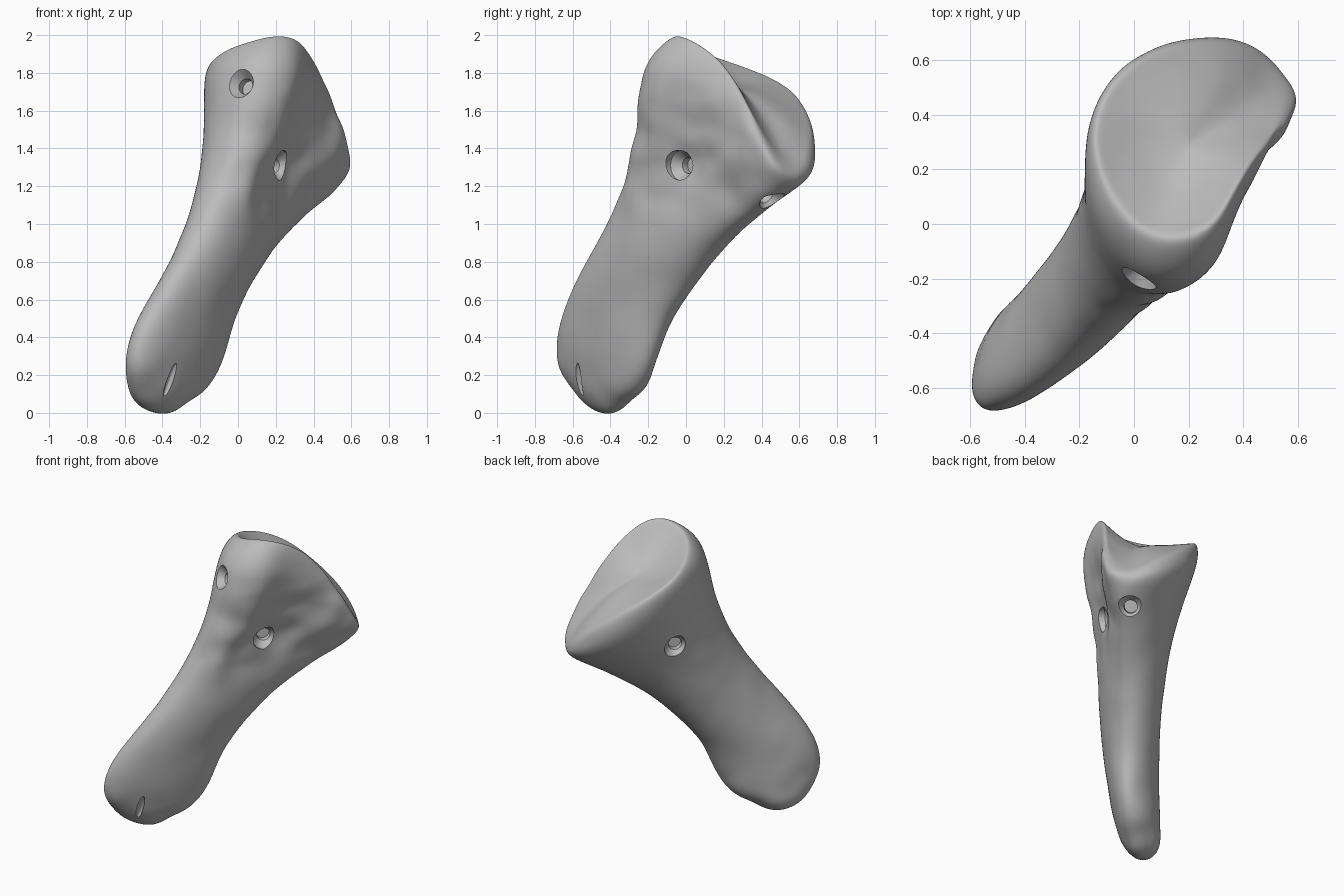
import bpy, bmesh, math
from mathutils import Vector, noise

if "Cube" in bpy.data.objects:
    bpy.data.objects.remove(bpy.data.objects["Cube"])

N = 12  # points around each cross-section

bone_grey = bpy.data.materials.new("bone_grey")
bone_grey.use_nodes = True
COLOR = (0.5, 0.5, 0.5, 1)
bone_grey.diffuse_color = COLOR
bone_grey.node_tree.nodes["Principled BSDF"].inputs["Base Color"].default_value = COLOR


def section(xl, xr, yl, yr, thick, z, tilt, left, right):
    """Slanted ellipse fitted to x and y ranges, with bulges on the two flat sides."""
    xh, yh = (xr - xl) / 2, (yr - yl) / 2
    cov = (xh * xh + yh * yh) / 2 - thick * thick
    phi = math.acos(max(-0.98, min(0.98, cov / (xh * yh))))
    ring = []
    for k in range(N):
        a = math.tau * k / N
        t = a + phi / 2
        bulge = math.sin(a) ** 2 * (left if k < N / 2 else -right) * .707
        ring.append(Vector(((xl + xr) / 2 + 1.03 * xh * math.cos(t) - bulge,
                            (yl + yr) / 2 + 1.03 * yh * math.cos(t - phi) + bulge,
                            z - tilt * math.cos(a))))
    return ring


# Shaft sections, from the blunt tip upwards
shaft = [section(*s) for s in (
    (-.47, -.36, -.48, -.36, .045, -.005, 0, .01, 0),
    (-.57, -.21, -.59, -.26, .12, .085, 0, .03, -.02),
    (-.605, -.09, -.71, -.17, .14, .235, .045, .045, -.025),
    (-.54, -.04, -.68, -.13, .15, .45, .05, .055, -.02),
    (-.35, .03, -.55, -.01, .17, .7, .1, .065, -.01),
    (-.23, .21, -.36, .22, .19, 1.0, .1, .06, .02))]

# Head sections: neck, shoulder, brow and the rim of the joint face
neck = [(.41, .46, 1.1), (.27, .51, 1.14), (.06, .47, 1.22), (-.1, .34, 1.3),
        (-.18, .15, 1.36), (-.19, -.05, 1.4), (-.1, -.22, 1.42), (.05, -.3, 1.42),
        (.17, -.24, 1.4), (.2, .01, 1.34), (.33, .18, 1.24), (.45, .37, 1.1)]
shoulder = [(.55, .54, 1.18), (.42, .69, 1.22), (.14, .67, 1.36), (-.1, .53, 1.53),
            (-.19, .28, 1.64), (-.18, .02, 1.69), (-.07, -.18, 1.7), (.1, -.28, 1.72),
            (.31, -.2, 1.7), (.34, .04, 1.62), (.46, .21, 1.5), (.62, .4, 1.28)]
brow = [(.57, .55, 1.24), (.42, .7, 1.3), (.13, .69, 1.47), (-.1, .56, 1.66),
        (-.2, .32, 1.77), (-.16, .04, 1.84), (-.04, -.15, 1.86), (.12, -.24, 1.87),
        (.33, -.16, 1.87), (.38, .05, 1.79), (.48, .24, 1.64), (.64, .42, 1.36)]
rim = [(.54, .54, 1.28), (.4, .68, 1.38), (.13, .68, 1.56), (-.08, .56, 1.74),
       (-.18, .34, 1.83), (-.1, .09, 1.92), (.03, -.05, 1.98), (.17, -.07, 2.02),
       (.3, -.02, 2.02), (.38, .13, 1.93), (.46, .26, 1.78), (.58, .41, 1.45)]
head = [[Vector(p) for p in ring] for ring in (neck, shoulder, brow, rim)]

# Hollowed joint face, shrinking from the rim to its centre
centre = Vector((.19, .29, 1.71))
face = []
for s in (.9, .6, .3):
    ring = []
    for p in head[-1]:
        q = centre.lerp(p, s)
        q.z = centre.z + (p.z - centre.z) * s ** 1.5
        ring.append(q)
    face.append(ring)

# Skin all the sections into one closed surface
bm = bmesh.new()
rings = [[bm.verts.new(p) for p in ring] for ring in shaft + head + face]
for lo, hi in zip(rings, rings[1:]):
    for k in range(N):
        j = (k + 1) % N
        bm.faces.new((lo[k], lo[j], hi[j], hi[k]))
bm.faces.new(rings[0][::-1])
bm.faces.new(rings[-1])
mesh = bpy.data.meshes.new("bone")
bm.to_mesh(mesh)
bm.free()
bone = bpy.data.objects.new("bone", mesh)
bpy.context.collection.objects.link(bone)
mesh.materials.append(bone_grey)
bpy.context.view_layer.objects.active = bone
bone.select_set(True)
sub = bone.modifiers.new("smooth_skin", 'SUBSURF')
sub.levels = 4
bpy.ops.object.modifier_apply(modifier=sub.name)

# Gentle unevenness, rougher on the hollow side of the head and at the tip
normals = [v.normal.copy() for v in mesh.vertices]
for v, n in zip(mesh.vertices, normals):
    side = max(0, n.dot(Vector((.7, -.7, 0))))
    rough = .003
    if 1.0 < v.co.z < 1.8:
        rough += .02 * side * math.sin(math.pi * (v.co.z - 1.0) / .8)
    elif v.co.z < .4:
        rough += .012 * (1 - v.co.z / .4)
    v.co += n * rough * noise.noise(v.co * 6)


def carve(bm, name):
    """Subtract a temporary cutter from the bone."""
    cm = bpy.data.meshes.new(name)
    bmesh.ops.recalc_face_normals(bm, faces=bm.faces)
    bm.to_mesh(cm)
    bm.free()
    cm.materials.append(bone_grey)
    cutter = bpy.data.objects.new(name, cm)
    bpy.context.collection.objects.link(cutter)
    cutter.hide_render = True
    mod = bone.modifiers.new(name, 'BOOLEAN')
    mod.object, mod.operation, mod.solver = cutter, 'DIFFERENCE', 'EXACT'
    bpy.ops.object.modifier_apply(modifier=name)
    bpy.data.objects.remove(cutter)


def drill(name, start, inward):
    """Countersunk blind hole, turned from a half profile."""
    profile = ((0, -.1), (.08, -.1), (.08, 0), (.042, .05), (.042, .09), (0, .09))
    cut = bmesh.new()
    verts = [cut.verts.new((r, 0, z)) for r, z in profile]
    edges = [cut.edges.new(pair) for pair in zip(verts, verts[1:])]
    bmesh.ops.spin(cut, geom=verts + edges, axis=(0, 0, 1), cent=(0, 0, 0),
                   angle=math.tau, steps=32)
    bmesh.ops.remove_doubles(cut, verts=cut.verts, dist=.0005)
    turn = Vector((0, 0, 1)).rotation_difference(Vector(inward)).to_matrix().to_4x4()
    bmesh.ops.transform(cut, matrix=turn, verts=cut.verts)
    bmesh.ops.translate(cut, vec=Vector(start), verts=cut.verts)
    carve(cut, name)


def surface(origin, direction):
    """First point of the bone met along a direction."""
    bpy.context.view_layer.update()
    way = Vector(direction).normalized()
    return bone.ray_cast(Vector(origin) - way * 2, way)[1]


# Screw holes: front to back through the head, and across the flat
across = Vector((-.7, .7, 0))
for name, origin, way in (("front_hole", (.02, -.2, 1.74), (.45, .7, -.25)),
                          ("back_hole", (.4, .44, 1.13), (-.57, -.57, .6)),
                          ("right_hole", (.22, -.02, 1.31), across),
                          ("left_hole", (.2, -.04, 1.32), -across)):
    drill(name, surface(origin, way), way)

# Small split near the tip
split = bmesh.new()
bmesh.ops.create_icosphere(split, subdivisions=3, radius=1)
bmesh.ops.scale(split, vec=(.018, .03, .1), verts=split.verts)
lean = Vector((0, 0, 1)).rotation_difference(Vector((.35, -.1, 1))).to_matrix()
bmesh.ops.rotate(split, matrix=lean, verts=split.verts)
bmesh.ops.translate(split, vec=surface((-.36, -.56, .17), (0, 1, 0)), verts=split.verts)
carve(split, "split")

bpy.ops.object.shade_smooth_by_angle(angle=math.radians(35))
